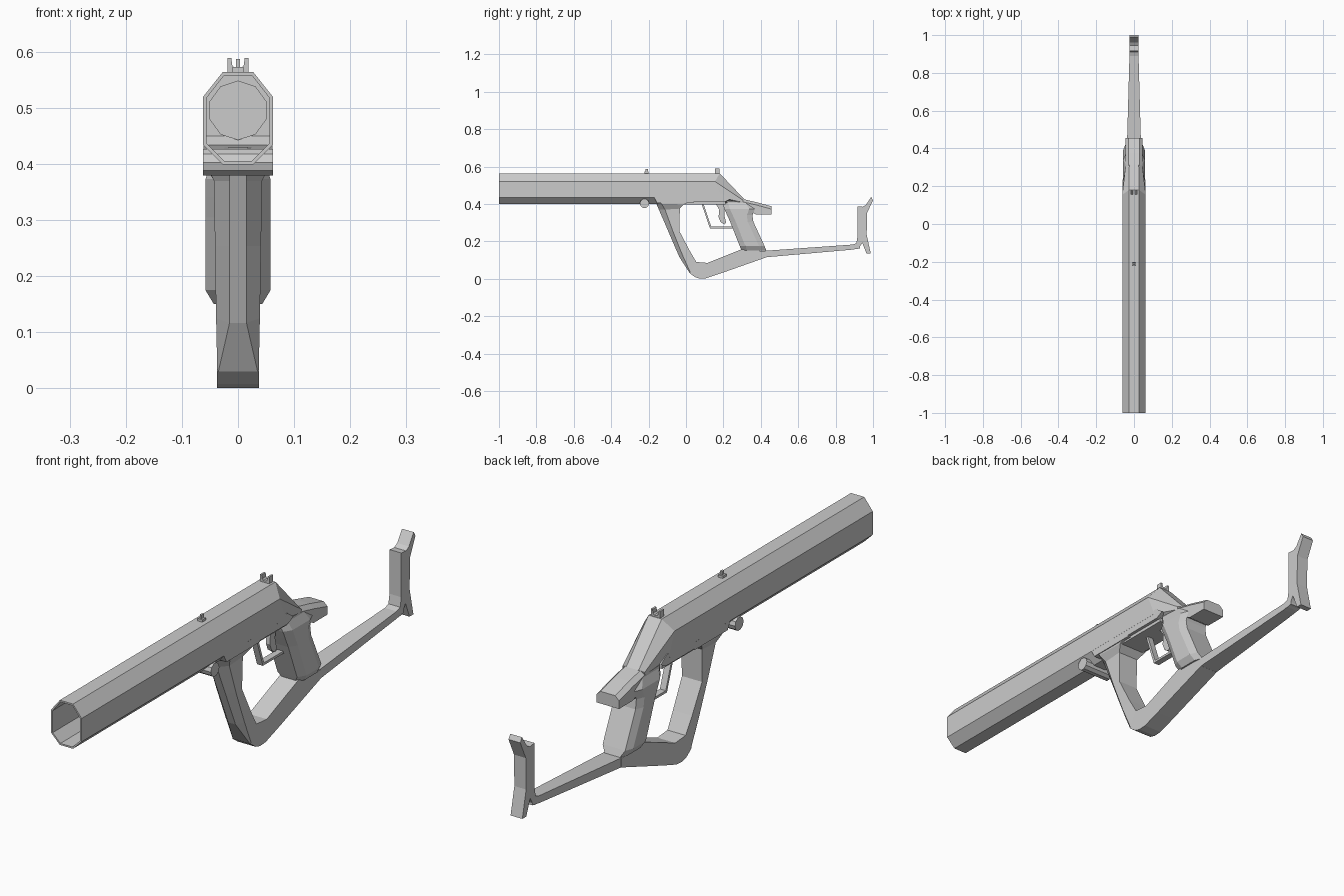
import bpy, bmesh, math
from mathutils import Matrix


def finish(name, bm):
    bmesh.ops.recalc_face_normals(bm, faces=bm.faces)
    me = bpy.data.meshes.new(name)
    bm.to_mesh(me)
    bm.free()
    ob = bpy.data.objects.new(name, me)
    bpy.context.collection.objects.link(ob)
    return ob


def loft(name, rings):
    """Skin a closed solid through rings of equal point count."""
    bm = bmesh.new()
    vs = [[bm.verts.new(p) for p in r] for r in rings]
    n = len(vs[0])
    for a, b in zip(vs, vs[1:]):
        for i in range(n):
            j = (i + 1) % n
            bm.faces.new((a[i], a[j], b[j], b[i]))
    bm.faces.new(vs[0])
    bm.faces.new(vs[-1])
    return finish(name, bm)


def plate(name, prof, w, w2=None):
    """Side profile (y, z) extruded across x from -w to w."""
    return loft(name, [[(s * w, y, z) for y, z in prof] for s in (-1, 1)])


def mirror(half):
    """Close a half ring of +x points by mirroring it."""
    return half + [(-x, y, z) for x, y, z in reversed(half)]


def box(name, x0, x1, y0, y1, z0, z1):
    return loft(name, [[(x, y0, z0), (x, y1, z0), (x, y1, z1), (x, y0, z1)] for x in (x0, x1)])


def cylinder(name, r, depth, sides, axis, loc):
    bm = bmesh.new()
    rot = Matrix.Rotation(math.pi / 2, 4, axis)
    bmesh.ops.create_cone(bm, cap_ends=True, segments=sides, radius1=r, radius2=r,
                          depth=depth, matrix=Matrix.Translation(loc) @ rot)
    return finish(name, bm)


def octagon(y, t=0.0):
    return mirror([(.027 - t * .4, y, .564 - t), (.062 - t, y, .52 - t * .4),
                   (.062 - t, y, .434 + t * .4), (.027 - t * .4, y, .399 + t)])


# Hollow octagonal barrel running into the wedge-shaped receiver end
tail = [mirror([(.027, .18, .564), (.062, .155, .52), (.062, .19, .434), (.027, .19, .399)]),
        mirror([(.025, .312, .425), (.045, .305, .42), (.045, .305, .408), (.025, .305, .399)])]
loft("barrel", [octagon(-.15, .006), octagon(-1, .006), octagon(-1)] + tail)
cylinder("bore_plug", .053, .02, 10, 'X', (0, -.158, .4955))

# Receiver underside and its flush side panels
box("receiver_floor", -.05, .05, -.06, .21, .398, .45)
plate("receiver_side", [(-.15, .45), (-.17, .434), (-.155, .405), (.04, .405), (.04, .41),
                        (.205, .41), (.235, .425), (.2, .45)], .0618)

# Cross pin under the barrel
cylinder("cross_pin", .025, .124, 10, 'Y', (0, -.222, .403))

# Front leg: chamfered section lofted downwards
# (half width, front half width, front yz, chamfer yz, back yz)
leg = [(.061, .016, (-.172, .43), (-.15, .43), (.04, .42)),
       (.058, .015, (-.158, .4), (-.13, .4), (-.01, .398)),
       (.043, .015, (-.145, .37), (-.112, .37), (-.033, .375)),
       (.041, .015, (-.095, .254), (-.07, .254), (-.035, .254)),
       (.039, .015, (-.036, .117), (-.018, .125), (.02, .15)),
       (.037, .035, (.02, .03), (.024, .032), (.055, .09))]
loft("front_leg", [mirror([(f, *a), (w, *b), (w, *c)]) for w, f, a, b, c in leg])

# Lower frame bar
plate("lower_frame", [(.02, .03), (.05, .008), (.075, .001), (.108, .003), (.18, .027), (.43, .115),
                      (.43, .147), (.297, .158), (.115, .085), (.055, .09)], .037)

# Stock arm, tapering backwards
loft("stock_arm", [[(-w, y, a), (w, y, a), (w, y, b), (-w, y, b)]
                   for w, y, a, b in ((.037, .425, .115, .15), (.024, .89, .156, .183),
                                      (.024, .93, .163, .197))])

# Shoulder rest
plate("shoulder_rest", [(.917, .388), (.917, .225), (.91, .185), (.912, .158), (.925, .163),
                        (.942, .193), (.965, .135), (.988, .135), (.966, .235), (.968, .352),
                        (1, .42), (.99, .437), (.962, .395), (.945, .385)], .024)

# Pistol grip: chamfered section (z, front y, back y, half width)
grip = [(.405, .195, .35, .046), (.373, .205, .368, .058), (.34, .22, .355, .058),
        (.305, .236, .36, .058), (.175, .287, .42, .058), (.15, .297, .43, .043)]
loft("grip", [mirror([(w - .018, f, z), (w, f + .03, z), (w, b - .03, z), (w - .012, b, z)])
              for z, f, b, w in grip])

# Tang over the hand
tang = [(.22, .43, .39), (.31, .425, .375), (.375, .41, .343), (.456, .388, .343)]
loft("tang", [mirror([(.03, y, t), (.046, y, t - .015), (.046, y, b)]) for y, t, b in tang])

# Trigger guard and trigger
plate("trigger_guard", [(.08, .41), (.128, .27), (.25, .27), (.25, .279),
                        (.135, .279), (.09, .41)], .012)
plate("trigger", [(.145, .41), (.165, .39), (.178, .37), (.174, .33), (.185, .303), (.205, .29),
                  (.215, .3), (.205, .34), (.21, .41)], .008)

# Front sight
plate("front_sight_base", [(-.222, .56), (-.222, .573), (-.2, .573), (-.2, .56)], .01)
box("front_sight_post", -.004, .004, -.217, -.204, .57, .587)

# Rear sight: base with two ears
box("rear_sight_base", -.019, .019, .155, .178, .56, .57)
for s, side in ((-1, "left"), (1, "right")):
    loft("rear_sight_ear_" + side,
         [[(s * .019, y, .565), (s * .019, y, .589), (s * .012, y, .589),
           (s * .010, y, .575), (s * .004, y, .569), (s * .004, y, .565)] for y in (.155, .178)])
